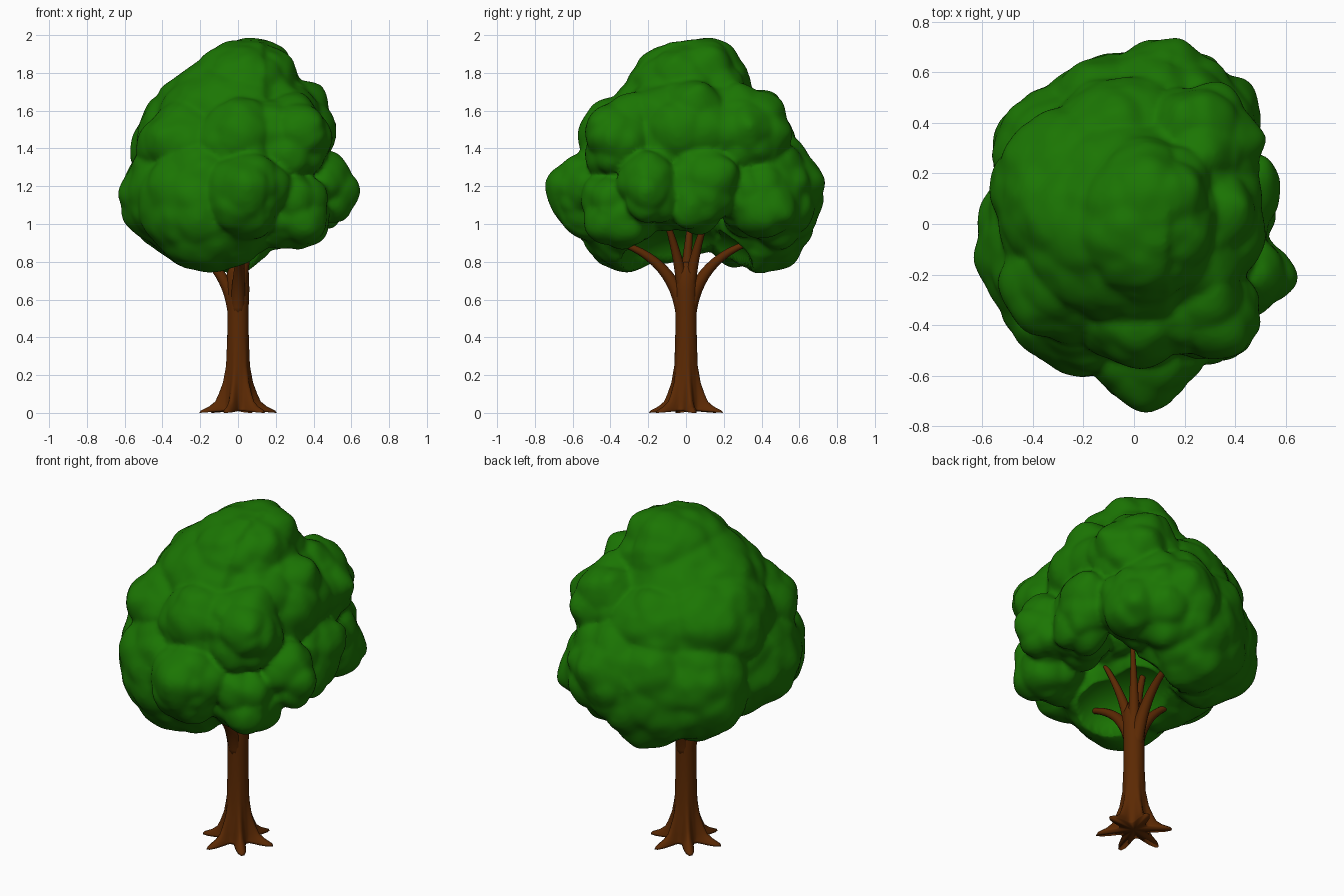
import bpy, bmesh, math
from mathutils import Vector, Matrix, noise

if "Cube" in bpy.data.objects:
    bpy.data.objects.remove(bpy.data.objects["Cube"])


def material(name, rgb):
    m = bpy.data.materials.new(name)
    m.diffuse_color = (*rgb, 1)
    m.use_nodes = True
    m.node_tree.nodes["Principled BSDF"].inputs["Base Color"].default_value = m.diffuse_color
    return m


green = material("leaf green", (0.011, 0.18, 0.001))
brown = material("bark brown", (0.105, 0.022, 0.001))


def add_object(name, bm, mat):
    bmesh.ops.recalc_face_normals(bm, faces=bm.faces)
    for f in bm.faces:
        f.smooth = True
    me = bpy.data.meshes.new(name)
    bm.to_mesh(me)
    bm.free()
    me.materials.append(mat)
    ob = bpy.data.objects.new(name, me)
    bpy.context.collection.objects.link(ob)
    return ob


# Trunk: lofted rings, six root lobes at the base
levels = [(0.01, 0.085, 0.125), (0.022, 0.082, 0.12), (0.035, 0.08, 0.075), (0.06, 0.078, 0.045),
          (0.1, 0.074, 0.03), (0.16, 0.067, 0.014), (0.25, 0.061, 0.003), (0.4, 0.057, 0),
          (0.55, 0.056, 0), (0.65, 0.06, 0), (0.74, 0.058, 0), (0.8, 0.035, 0)]
bm = bmesh.new()
n = 72
rings = []
for z, r, lobe in levels:
    ring = []
    for i in range(n):
        a = 2 * math.pi * i / n
        k = (0.5 + 0.5 * math.cos(6 * (a - 0.2))) ** 2
        rad = r + lobe * k
        ring.append(bm.verts.new((rad * math.cos(a), rad * math.sin(a), z - (0.01 * k if z < 0.03 else 0))))
    rings.append(ring)
for lo, hi in zip(rings, rings[1:]):
    for i in range(n):
        bm.faces.new((lo[i], lo[(i + 1) % n], hi[(i + 1) % n], hi[i]))
bm.faces.new(rings[-1])
base = bm.verts.new((0, 0, 0.015))
for i in range(n):
    bm.faces.new((base, rings[0][(i + 1) % n], rings[0][i]))
add_object("trunk", bm, brown)

# Branches: tapered bezier tubes fanning out of the trunk top
branches = [((0, 0.012, 0.52), (0, 0.065, 0.82), (0.03, 0.36, 0.91), 0.042),
            ((0, -0.012, 0.52), (0, -0.065, 0.82), (0.03, -0.38, 0.91), 0.042),
            ((-0.012, 0, 0.52), (-0.05, 0, 0.76), (-0.26, 0.02, 0.88), 0.042),
            ((0.012, 0.01, 0.6), (0.02, 0.03, 0.82), (0.11, 0.12, 1.06), 0.038),
            ((0.012, -0.01, 0.6), (0.02, -0.03, 0.82), (0.11, -0.12, 1.06), 0.038),
            ((0, 0, 0.6), (-0.01, 0, 0.82), (-0.06, 0.03, 1.06), 0.038)]
for j, (p0, p1, p2, r0) in enumerate(branches):
    p0, p1, p2 = map(Vector, (p0, p1, p2))
    bm = bmesh.new()
    rings = []
    for s in range(13):
        t = s / 12
        p = p0 * (1 - t) ** 2 + p1 * 2 * t * (1 - t) + p2 * t * t
        d = (p1 - p0) * (1 - t) + (p2 - p1) * t
        q = Vector((0, 0, 1)).rotation_difference(d)
        r = r0 * (1 - 0.7 * t)
        rings.append([bm.verts.new(p + q @ Vector((r * math.cos(a * math.pi / 6), r * math.sin(a * math.pi / 6), 0)))
                      for a in range(12)])
    for lo, hi in zip(rings, rings[1:]):
        for i in range(12):
            bm.faces.new((lo[i], lo[(i + 1) % 12], hi[(i + 1) % 12], hi[i]))
    bm.faces.new(rings[0])
    bm.faces.new(rings[-1])
    add_object(f"branch_{j + 1}", bm, brown)

# Crown: lumpy ellipsoids (centre, radii), fused by a voxel remesh
blobs = [((-0.01, 0.0, 1.47), (0.47, 0.44, 0.43)),       # top dome
         ((0.05, 0.01, 1.70), (0.30, 0.34, 0.305)),
         ((-0.23, 0.10, 1.43), (0.34, 0.38, 0.31)),      # left shoulder
         ((-0.25, -0.07, 1.16), (0.37, 0.41, 0.36)),     # left
         ((-0.15, -0.32, 1.11), (0.38, 0.28, 0.37)),     # front
         ((0.05, -0.49, 1.15), (0.23, 0.25, 0.24)),
         ((-0.26, 0.29, 1.13), (0.31, 0.27, 0.35)),      # back
         ((-0.06, 0.41, 1.11), (0.33, 0.28, 0.37)),
         ((0.12, 0.46, 1.17), (0.32, 0.27, 0.31)),
         ((0.44, -0.19, 1.19), (0.20, 0.19, 0.20)),      # right clumps
         ((0.41, 0.08, 1.19), (0.19, 0.22, 0.24)),
         ((0.32, -0.06, 1.16), (0.20, 0.22, 0.20)),
         ((0.30, -0.36, 1.07), (0.21, 0.22, 0.21)),
         ((0.28, 0.38, 1.13), (0.24, 0.24, 0.24)),
         ((0.26, -0.33, 1.45), (0.23, 0.23, 0.25)),      # upper clumps
         ((0.02, -0.35, 1.43), (0.26, 0.22, 0.25)),
         ((0.25, 0.30, 1.47), (0.25, 0.26, 0.26)),
         ((-0.05, 0.35, 1.41), (0.28, 0.24, 0.26)),
         ((0.26, 0.0, 1.48), (0.26, 0.32, 0.31)),
         ((-0.25, -0.22, 1.42), (0.28, 0.25, 0.24)),
         ((0.10, 0.0, 1.30), (0.30, 0.34, 0.26))]
bm = bmesh.new()
for c, r in blobs:
    new = bmesh.ops.create_icosphere(bm, subdivisions=5, radius=1,
                                     matrix=Matrix.Translation(c) @ Matrix.Diagonal((*r, 1)))["verts"]
    c = Vector(c)
    for v in new:
        d = (v.co - c).normalized()
        lump = 0.035 * (0.75 - 2 * noise.voronoi(v.co * 4.5)[0][0])
        side = 1.2 if v.co.x > 0.15 else 0.75
        v.co += d * (lump * side + 0.01 * noise.noise(v.co * 11))
crown = add_object("crown", bm, green)
m = crown.modifiers.new("fuse", 'REMESH')
m.mode = 'VOXEL'
m.voxel_size = 0.014
m.use_smooth_shade = True
m = crown.modifiers.new("soften", 'SMOOTH')
m.factor = 0.5
m.iterations = 4

# Keep only the fused surface
dg = bpy.context.evaluated_depsgraph_get()
fused = bpy.data.meshes.new_from_object(crown.evaluated_get(dg))
crown.modifiers.clear()
crown.data = fused
if not fused.materials:
    fused.materials.append(green)

# Hollow around the branches: push the underside up to an ellipsoid
hc, hr = Vector((0.08, 0, 0.77)), (0.27, 0.35, 0.23)
for v in fused.vertices:
    k = 1 - ((v.co.x - hc.x) / hr[0]) ** 2 - ((v.co.y - hc.y) / hr[1]) ** 2
    if k > 0 and v.co.z < 1.1:
        v.co.z = max(v.co.z, hc.z + hr[2] * math.sqrt(k))
